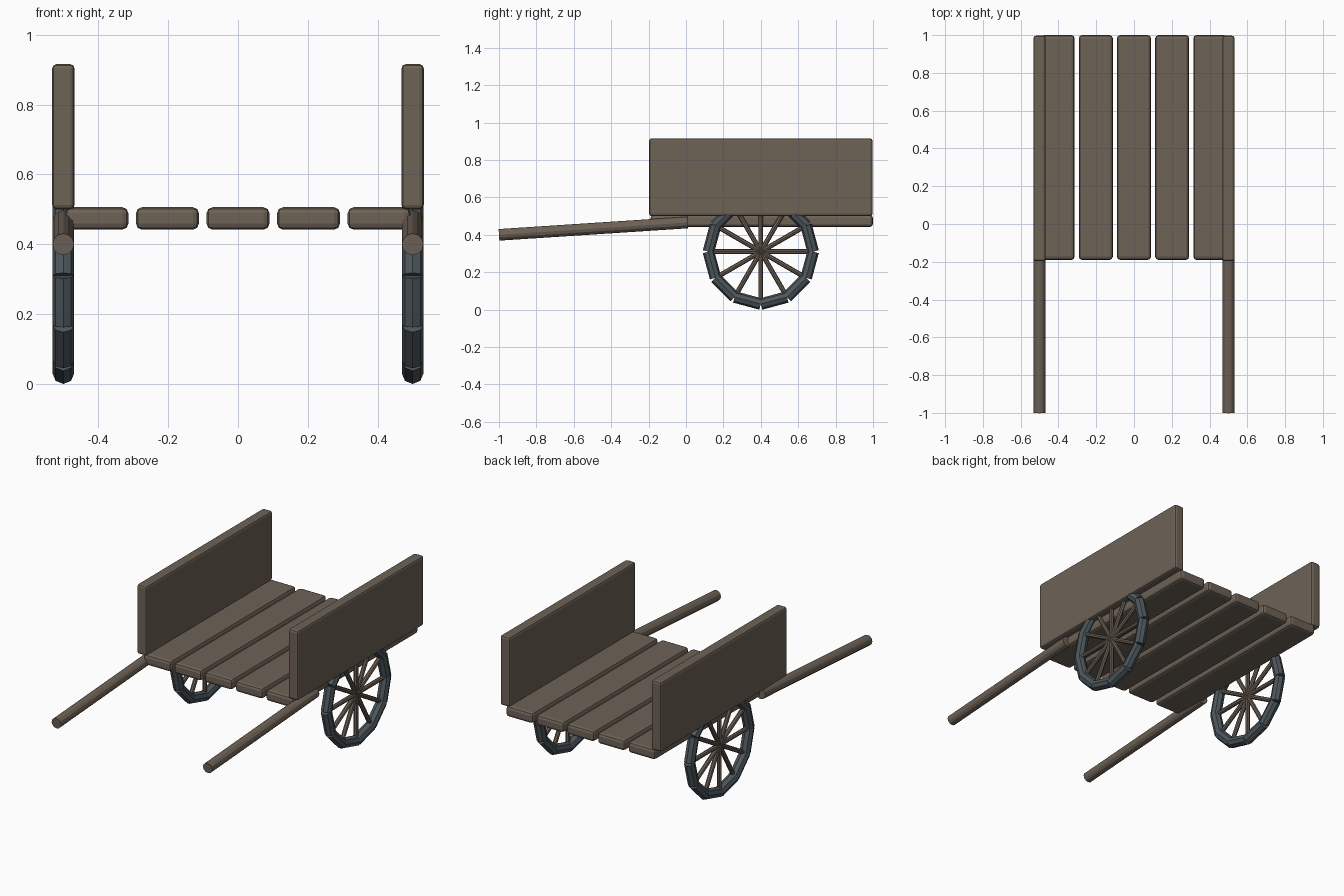
import bpy, math
from mathutils import Vector

if "Cube" in bpy.data.objects:
    bpy.data.objects.remove(bpy.data.objects["Cube"])


def material(name, color):
    m = bpy.data.materials.new(name)
    m.diffuse_color = color
    m.use_nodes = True
    m.node_tree.nodes["Principled BSDF"].inputs["Base Color"].default_value = m.diffuse_color
    return m


WOOD = material("wood", (0.155, 0.122, 0.094, 1))
IRON = material("iron", (0.075, 0.095, 0.108, 1))


def board(name, lo, hi, bevel):
    lo, hi = Vector(lo), Vector(hi)
    bpy.ops.mesh.primitive_cube_add(size=1, location=(lo + hi) / 2)
    ob = bpy.context.object
    ob.name = name
    ob.scale = hi - lo
    bpy.ops.object.transform_apply(location=False, rotation=False, scale=True)
    mod = ob.modifiers.new("rounded_edges", 'BEVEL')
    mod.width = bevel
    mod.segments = 2
    ob.data.materials.append(WOOD)
    return ob


def rod(name, a, b, radius, sides, mat):
    a, b = Vector(a), Vector(b)
    bpy.ops.mesh.primitive_cylinder_add(vertices=sides, radius=radius,
                                        depth=(b - a).length, location=(a + b) / 2)
    ob = bpy.context.object
    ob.name = name
    ob.rotation_euler = (b - a).to_track_quat('Z', 'X').to_euler()
    ob.data.materials.append(mat)
    return ob


def join(name, parts):
    bpy.ops.object.select_all(action='DESELECT')
    for p in parts:
        p.select_set(True)
    bpy.context.view_layer.objects.active = parts[0]
    bpy.ops.object.join()
    parts[0].name = name


# Floor planks
for i in range(5):
    x = (i - 2) * 0.202
    board(f"floor_plank_{i + 1}", (x - 0.09, -0.19, 0.442), (x + 0.09, 1.0, 0.506), 0.017)

HUB_Y, HUB_Z, RIM_R, RIM_T, COUNT = 0.4, 0.31, 0.28, 0.031, 12

for side, s in (("left", -1), ("right", 1)):
    x = 0.5 * s
    # Side panel
    board(f"{side}_side_panel", (x - 0.032, -0.197, 0.5), (x + 0.032, 0.997, 0.916), 0.013)
    # Pull handle
    rod(f"{side}_handle", (x, -1.0, 0.4), (x, 0.01, 0.466), 0.031, 12, WOOD)
    # Wheel: straight rim segments and spokes meeting at the centre
    pts = []
    for k in range(COUNT):
        a = 2 * math.pi * k / COUNT
        pts.append(Vector((x, HUB_Y + RIM_R * math.cos(a), HUB_Z + RIM_R * math.sin(a))))
    join(f"{side}_wheel_rim", [rod("segment", pts[k], pts[(k + 1) % COUNT], RIM_T, 8, IRON)
                               for k in range(COUNT)])
    join(f"{side}_wheel_spokes", [rod("spoke", (x, HUB_Y, HUB_Z), p, 0.013, 8, WOOD)
                                  for p in pts])
